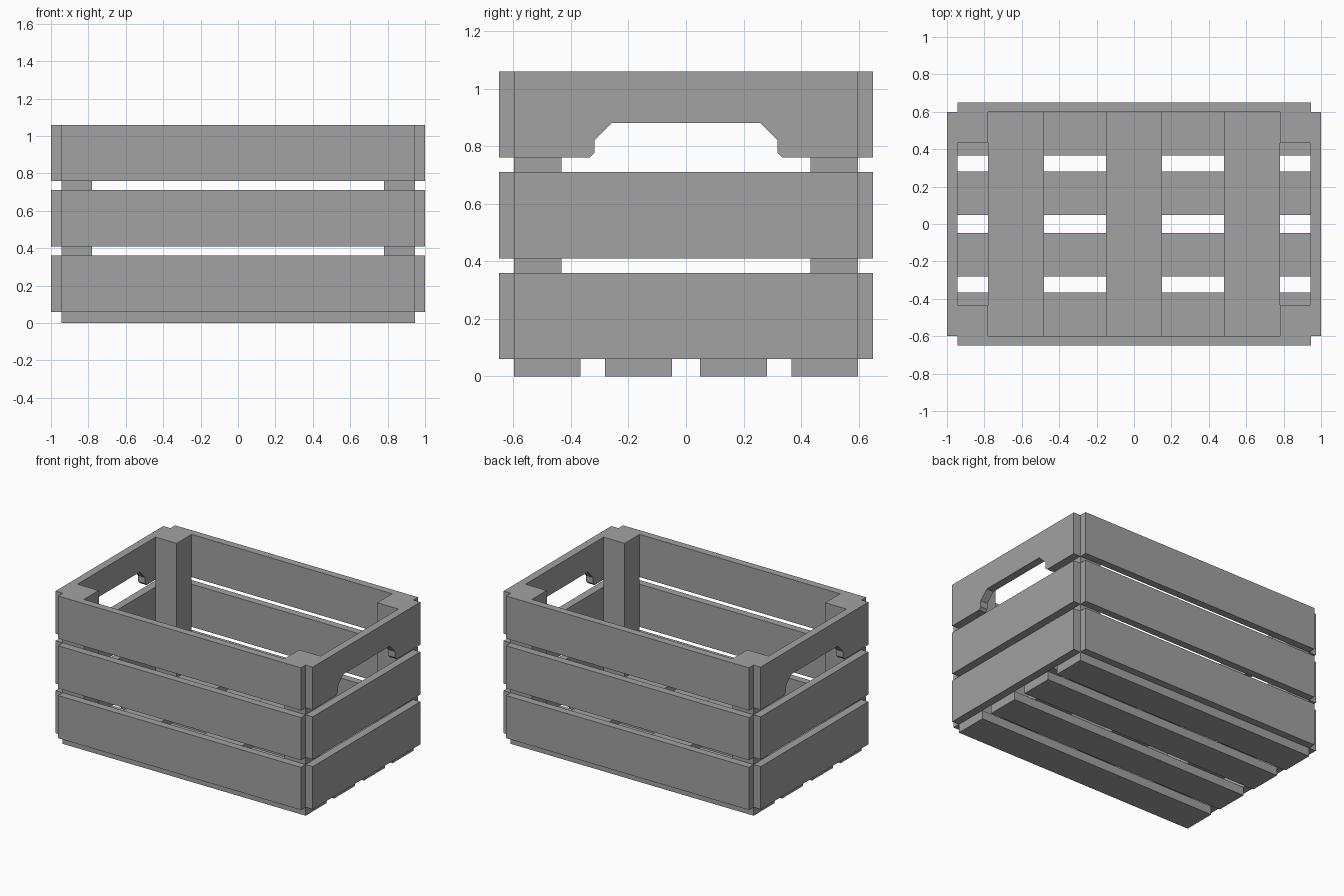
import bpy
import bmesh

cube = bpy.data.objects.get("Cube")
if cube:
    bpy.data.objects.remove(cube, do_unlink=True)

grey = bpy.data.materials.new("plain grey")
grey.use_nodes = True
colour = (0.36, 0.36, 0.36, 1)
grey.diffuse_color = colour
grey.node_tree.nodes["Principled BSDF"].inputs["Base Color"].default_value = colour


def prism(name, outline, depth):
    """Extrude a closed outline of 3D points along the depth vector."""
    bm = bmesh.new()
    face = bm.faces.new([bm.verts.new(p) for p in outline])
    new = bmesh.ops.extrude_face_region(bm, geom=[face])["geom"]
    verts = [v for v in new if isinstance(v, bmesh.types.BMVert)]
    bmesh.ops.translate(bm, vec=depth, verts=verts)
    bmesh.ops.recalc_face_normals(bm, faces=bm.faces)
    mesh = bpy.data.meshes.new(name)
    bm.to_mesh(mesh)
    bm.free()
    mesh.materials.append(grey)
    obj = bpy.data.objects.new(name, mesh)
    bpy.context.collection.objects.link(obj)
    return obj


def board(name, x, y, z):
    """Box spanning the given (low, high) ranges."""
    outline = [(x[0], y[0], z[0]), (x[1], y[0], z[0]),
               (x[1], y[1], z[0]), (x[0], y[1], z[0])]
    return prism(name, outline, (0, 0, z[1] - z[0]))


def span(centre, width):
    return (centre - width / 2, centre + width / 2)


IN_X, OUT_X = 0.945, 1.0      # inner and outer faces of the end boards
IN_Y, OUT_Y = 0.598, 0.65     # inner and outer faces of the long boards
FLOOR, TOP = 0.06, 1.06
ROWS = {"lower": (0.06, 0.36), "middle": (0.41, 0.71), "upper": (0.76, TOP)}

# Upper end board with a handle notch open at its lower edge
half_notch = [(0.335, 0.76), (0.318, 0.777), (0.318, 0.82), (0.258, 0.88)]
notch = half_notch + [(-y, z) for y, z in reversed(half_notch)]
handle_outline = [(IN_Y, TOP), (IN_Y, 0.76)] + notch + [(-IN_Y, 0.76), (-IN_Y, TOP)]

# Wall boards
for row, z in ROWS.items():
    for side, s in (("front", -1), ("back", 1)):
        board(f"{row}_{side}_board", (-IN_X, IN_X), sorted((s * IN_Y, s * OUT_Y)), z)
    for side, s in (("right", -1), ("left", 1)):
        if row == "upper":
            prism(f"{side}_handle_board", [(s * IN_X, y, h) for y, h in handle_outline],
                  (s * (OUT_X - IN_X), 0, 0))
        else:
            board(f"{row}_{side}_board", sorted((s * IN_X, s * OUT_X)), (-IN_Y, IN_Y), z)

# Corner posts
for side, sx in (("right", -1), ("left", 1)):
    for end, sy in (("front", -1), ("back", 1)):
        board(f"{end}_{side}_post", sorted((sx * 0.78, sx * IN_X)),
              sorted((sy * 0.433, sy * IN_Y)), (FLOOR, TOP))

# Bottom slats running lengthwise
for i, y in enumerate((-0.482, -0.165, 0.165, 0.482)):
    board(f"bottom_slat_{i + 1}", (-IN_X, IN_X), span(y, 0.232), (0, FLOOR))

# Floor boards laid across the slats
for i, x in enumerate((-0.63, 0, 0.63)):
    board(f"floor_board_{i + 1}", span(x, 0.3), (-IN_Y, IN_Y), (FLOOR, 0.115))
